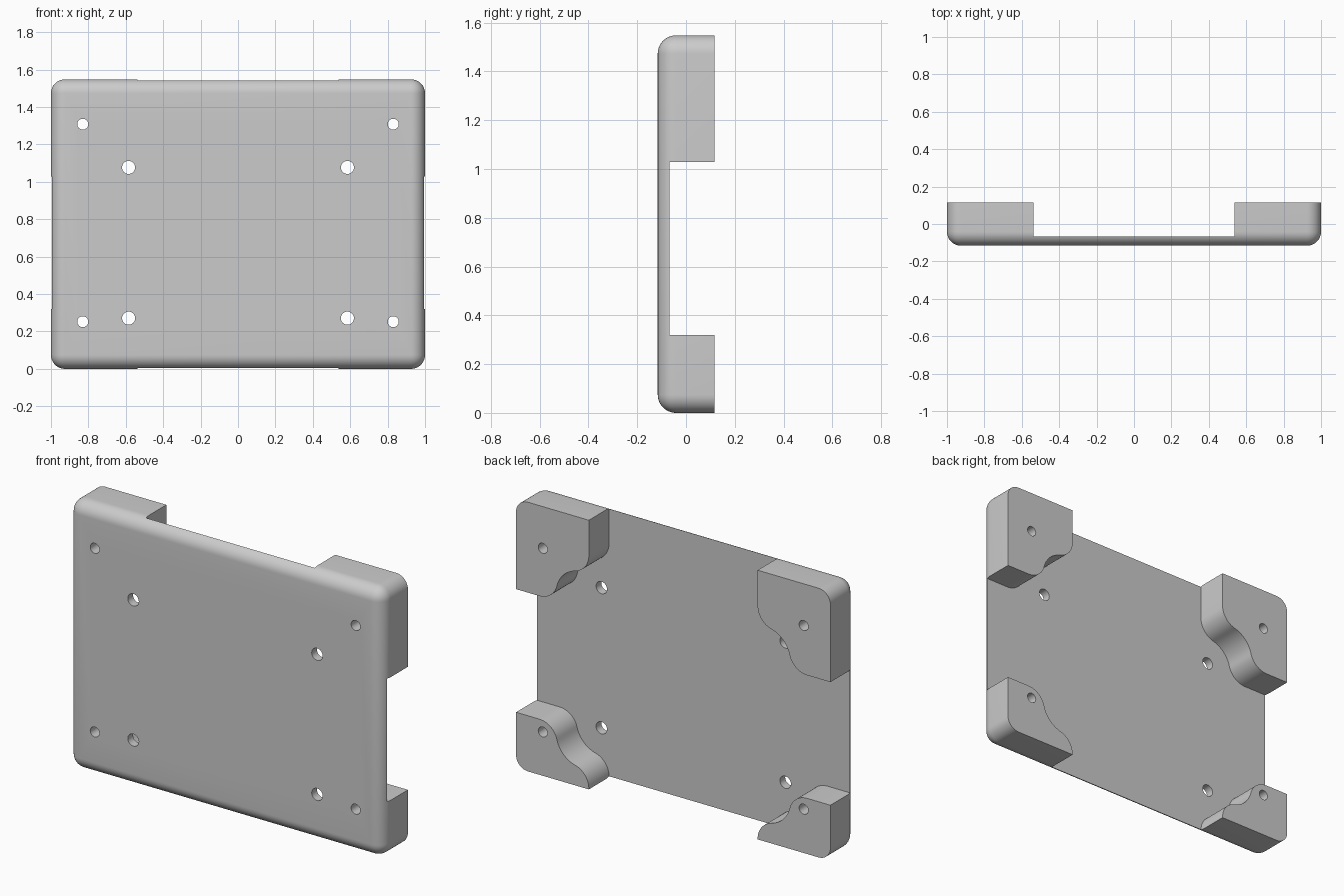
import bpy, bmesh, math
from mathutils import Matrix

if "Cube" in bpy.data.objects:
    bpy.data.objects.remove(bpy.data.objects["Cube"], do_unlink=True)

HEIGHT, DEPTH, ROUND = 1.548, 0.232, 0.075
PLATE_BACK = -0.068          # rear face of the thin plate
MID_Z = 0.674                # mirror height of the four feet
INNER_X, FLAT = 0.537, 0.354 # inner side of a foot and its edge facing the middle
HOLE_X, HOLE_D = 0.585, 0.403
SCOOP, FILLET = 0.16, 0.115

grey = bpy.data.materials.new("light grey plastic")
grey.use_nodes = True
grey.diffuse_color = (0.6, 0.6, 0.6, 1)
grey.node_tree.nodes["Principled BSDF"].inputs["Base Color"].default_value = (0.6, 0.6, 0.6, 1)


def make_object(name, bm):
    bmesh.ops.recalc_face_normals(bm, faces=bm.faces)
    mesh = bpy.data.meshes.new(name)
    bm.to_mesh(mesh)
    bm.free()
    obj = bpy.data.objects.new(name, mesh)
    bpy.context.collection.objects.link(obj)
    mesh.materials.append(grey)
    return obj


def arc(cx, cd, radius, start, end, steps=12):
    return [(cx + radius * math.cos(start + (end - start) * i / steps),
             cd + radius * math.sin(start + (end - start) * i / steps))
            for i in range(steps + 1)]


def cut(target, cutter):
    cutter.hide_render = True
    mod = target.modifiers.new("cut", 'BOOLEAN')
    mod.operation, mod.solver, mod.object = 'DIFFERENCE', 'EXACT', cutter
    bpy.context.view_layer.objects.active = target
    bpy.ops.object.modifier_apply(modifier=mod.name)
    bpy.data.objects.remove(cutter, do_unlink=True)


# Solid block with rounded front rim and corners
bm = bmesh.new()
bmesh.ops.create_cube(bm, size=1, matrix=Matrix.Translation((0, 0, HEIGHT / 2))
                      @ Matrix.Diagonal((2, DEPTH, HEIGHT, 1)))
rim = [e for e in bm.edges if min(v.co.y for v in e.verts) < 0]
bmesh.ops.bevel(bm, geom=rim, offset=ROUND, offset_type='OFFSET', segments=10,
                profile=0.5, affect='EDGES', clamp_overlap=True)
body = make_object("mounting_plate", bm)

# Foot outline: rounded tip, scoop around the large hole, rounded tip
reach = SCOOP + FILLET
low_d = FLAT + FILLET
low_x = HOLE_X + math.sqrt(reach ** 2 - (low_d - HOLE_D) ** 2)
high_x = INNER_X + FILLET
high_d = HOLE_D + math.sqrt(reach ** 2 - (high_x - HOLE_X) ** 2)
low_angle = math.atan2(low_d - HOLE_D, low_x - HOLE_X)
high_angle = math.atan2(high_d - HOLE_D, high_x - HOLE_X)
quarter = [(1.5, FLAT)]
quarter += arc(low_x, low_d, FILLET, -math.pi / 2, low_angle - math.pi)
quarter += arc(HOLE_X, HOLE_D, SCOOP, low_angle, high_angle)[1:-1]
quarter += arc(high_x, high_d, FILLET, high_angle - math.pi, -math.pi)
quarter += [(INNER_X, 1.5)]

# Cross-shaped pocket that leaves the four feet standing
outline = quarter + [(-x, d) for x, d in reversed(quarter)]
outline += [(-x, -d) for x, d in quarter] + [(x, -d) for x, d in reversed(quarter)]
bm = bmesh.new()
face = bm.faces.new([bm.verts.new((x, PLATE_BACK, MID_Z + d)) for x, d in outline])
extruded = bmesh.ops.extrude_face_region(bm, geom=[face])
bmesh.ops.translate(bm, vec=(0, 0.5, 0),
                    verts=[v for v in extruded["geom"] if isinstance(v, bmesh.types.BMVert)])
cut(body, make_object("pocket_cutter", bm))

# Screw holes: small ones through the feet, large ones through the plate
bm = bmesh.new()
for side in (-1, 1):
    for x, z, radius in ((0.83, 1.308, 0.029), (0.83, 0.252, 0.029),
                         (HOLE_X, MID_Z + HOLE_D, 0.035), (HOLE_X, MID_Z - HOLE_D, 0.035)):
        bmesh.ops.create_cone(bm, cap_ends=True, segments=32, radius1=radius, radius2=radius,
                              depth=1, matrix=Matrix.Translation((side * x, 0, z))
                              @ Matrix.Rotation(math.pi / 2, 4, 'X'))
cut(body, make_object("hole_cutter", bm))

# Smooth curves, crisp edges
bpy.ops.object.select_all(action='DESELECT')
body.select_set(True)
bpy.context.view_layer.objects.active = body
bpy.ops.object.shade_smooth_by_angle(angle=math.radians(30))
